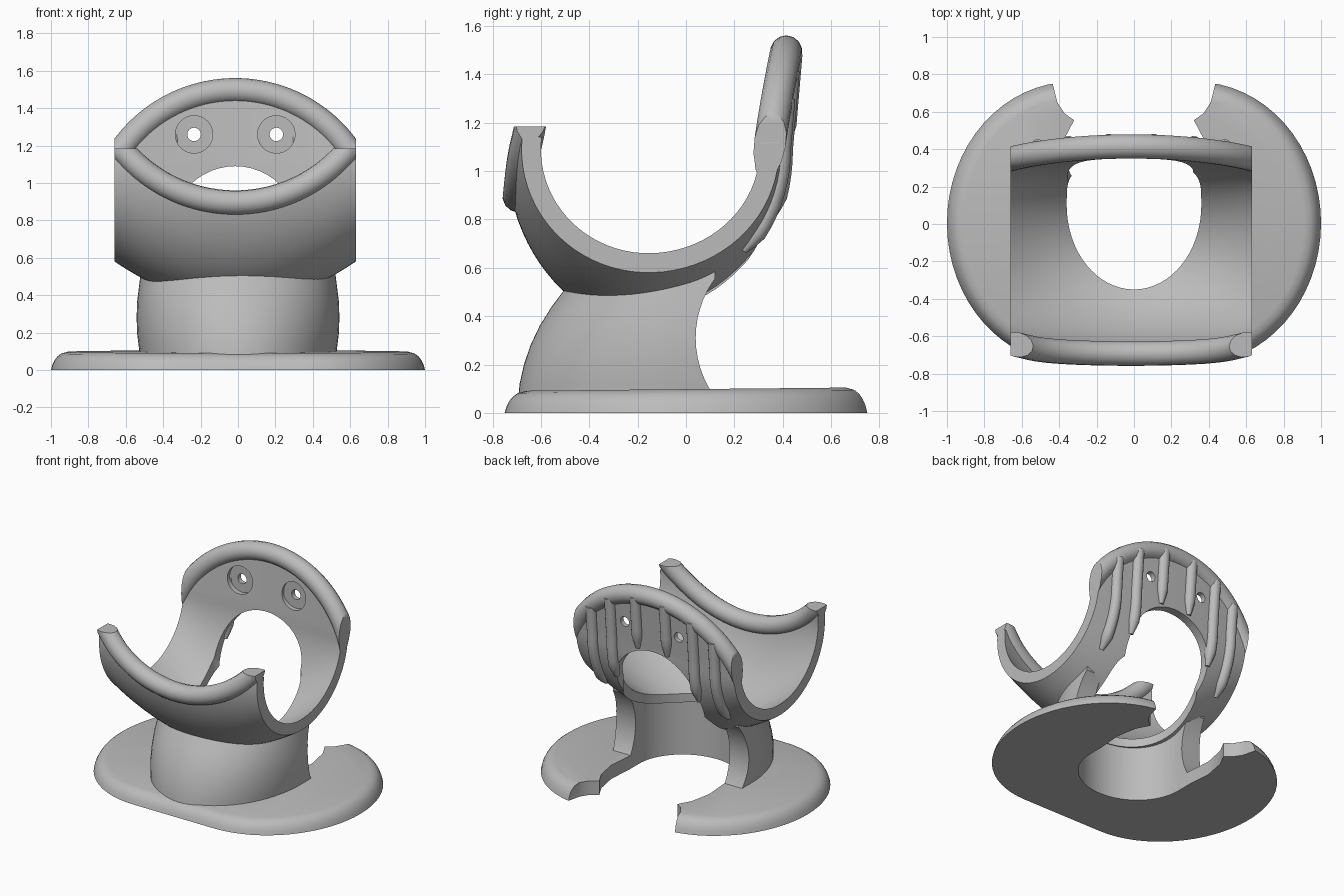
import bpy, bmesh, math
from math import sin, cos, pi, sqrt, asin

if "Cube" in bpy.data.objects:
    bpy.data.objects.remove(bpy.data.objects["Cube"], do_unlink=True)

grey = bpy.data.materials.new("plain_grey")
grey.use_nodes = True
grey.diffuse_color = (0.5, 0.5, 0.5, 1)
grey.node_tree.nodes["Principled BSDF"].inputs["Base Color"].default_value = (0.5, 0.5, 0.5, 1)

CX, YC, ZC, HALF = -0.015, -0.155, 1.09, 0.645   # cradle centre and half width


def activate(ob):
    bpy.ops.object.select_all(action='DESELECT')
    ob.select_set(True)
    bpy.context.view_layer.objects.active = ob


def loft(name, rings):
    """Closed solid through equal-length rings of points."""
    bm = bmesh.new()
    loops = [[bm.verts.new(p) for p in r] for r in rings]
    n = len(loops[0])
    for a, b in zip(loops, loops[1:]):
        for i in range(n):
            j = (i + 1) % n
            bm.faces.new((a[i], a[j], b[j], b[i]))
    bm.faces.new(loops[0])
    bm.faces.new(loops[-1])
    bmesh.ops.recalc_face_normals(bm, faces=bm.faces)
    me = bpy.data.meshes.new(name)
    bm.to_mesh(me)
    bm.free()
    me.materials.append(grey)
    ob = bpy.data.objects.new(name, me)
    bpy.context.collection.objects.link(ob)
    return ob


def prism(name, outline, z0, z1):
    return loft(name, [[(x, y, z) for x, y in outline] for z in (z0, z1)])


def box(name, x, y, z):
    return prism(name, [(x[0], y[0]), (x[1], y[0]), (x[1], y[1]), (x[0], y[1])], *z)


def y_cylinder(name, x, z, r, y0, y1, n=48):
    ring = [(x + r * cos(2 * pi * i / n), z + r * sin(2 * pi * i / n)) for i in range(n)]
    return loft(name, [[(a, y, b) for a, b in ring] for y in (y0, y1)])


def boolean(ob, cutter, operation='DIFFERENCE'):
    m = ob.modifiers.new("cut", 'BOOLEAN')
    m.object, m.operation, m.solver = cutter, operation, 'EXACT'
    activate(ob)
    bpy.ops.object.modifier_apply(modifier=m.name)
    bpy.data.objects.remove(cutter, do_unlink=True)


def smooth(ob, angle=35):
    activate(ob)
    bpy.ops.object.shade_smooth_by_angle(angle=math.radians(angle))


def tube(name, pts, radius, taper=None):
    cu = bpy.data.curves.new(name, 'CURVE')
    cu.dimensions, cu.bevel_depth, cu.bevel_resolution, cu.use_fill_caps = '3D', radius, 5, True
    sp = cu.splines.new('POLY')
    sp.points.add(len(pts) - 1)
    for i, p in enumerate(pts):
        sp.points[i].co = (*p, 1)
        sp.points[i].radius = taper(i) if taper else 1
    ob = bpy.data.objects.new(name, cu)
    bpy.context.collection.objects.link(ob)
    activate(ob)
    bpy.ops.object.convert(target='MESH')
    ob = bpy.context.object
    ob.data.materials.clear()
    ob.data.materials.append(grey)
    return ob


# Cradle rims are circular arcs seen from the front
def sag(x, r):
    return r - sqrt(r * r - x * x)


def front_z(x):
    return 0.895 + sag(x, 0.79)


def back_z(x):
    return 1.495 - sag(x, 0.74)


# Cradle cross-section at a sideways offset, from the front lip to the back hoop
def section(x, side=0):
    u = (x / HALF) ** 2
    off = side * (0.03 + 0.01 * u)
    front, back, rz = 0.56 - 0.075 * u + off, 0.535 - 0.035 * u + off, 0.7 - 0.23 * u + off
    t0 = asin((ZC - min(front_z(x), 1.14)) / rz)
    pts = []
    for i in range(41):
        t = t0 + (pi - t0) * i / 40
        pts.append((YC - (front if t < pi / 2 else back) * cos(t), ZC - rz * sin(t)))
    rise = max(back_z(x) - ZC, 0.005)
    return pts + [(YC + back + 0.085 * rise * k / 8, ZC + rise * k / 8) for k in range(1, 9)]


xs = [HALF * (i / 16 - 1) for i in range(33)]
cradle = loft("cradle", [[(x + CX, y, z) for y, z in section(x, 1) + section(x, -1)[::-1]] for x in xs])
bowl_space = loft("bowl_space", [[(x + CX, y, z) for y, z in section(x)] for x in xs])

# Opening through the cradle floor and up into its back
opening = []
for i in range(64):
    c, s = cos(2 * pi * i / 64), sin(2 * pi * i / 64)
    if s < 0:
        opening.append((0.36 * c, 0.1 + 0.45 * s))
    else:
        opening.append((0.36 * math.copysign(sqrt(abs(c)), c), 0.1 + 0.22 * sqrt(s)))
boolean(cradle, prism("floor_cutter", opening, 0.2, 0.95))
boolean(cradle, y_cylinder("arch_cutter", CX, 0.75, 0.34, 0.12, 0.8))

# Screw holes with shallow round recesses
for s in (-1, 1):
    x = CX + s * 0.22
    boolean(cradle, y_cylinder("recess_cutter", x, 1.26, 0.1, 0.1, 0.385))
    boolean(cradle, y_cylinder("screw_cutter", x, 1.26, 0.036, 0.1, 0.8, 24))
smooth(cradle)

# Rounded front lip and back hoop, trimmed flush with the cradle sides
path = [0.71 * (i / 24 - 1) for i in range(49)]
lip = tube("front_lip", [(x + CX, section(x)[0][0], front_z(x)) for x in path], 0.066)
hoop = tube("back_hoop", [(x + CX, section(x)[40][0] + 0.085 * (back_z(x) - ZC), back_z(x))
                          for x in path], 0.066)
for ob, top in ((lip, 1.185), (hoop, 2)):
    boolean(ob, box("trim", (CX - HALF, CX + HALF), (-2, 2), (0, top)), 'INTERSECT')
    smooth(ob)

# Ribs down the outside of the back
for x, low in ((0.12, 1.08), (0.335, 0.8), (0.5, 0.66)):
    for s in (-1, 1):
        pts = [(s * x + CX, y, z) for y, z in section(x, 1) if y > 0 and z > low]
        rib = tube("back_rib", pts, 0.04, lambda i: min(1, 0.4 + 0.3 * i))
        smooth(rib)

# Pedestal: a bulging half-oval wall, hollow, with a scooped rear edge
rings = []
for z, rx, ry in ((0.05, 0.52, 0.695), (0.12, 0.53, 0.688), (0.2, 0.54, 0.67), (0.28, 0.542, 0.643),
                  (0.36, 0.54, 0.605), (0.44, 0.53, 0.555), (0.52, 0.52, 0.495), (0.7, 0.49, 0.38)):
    arc = [(rx * cos(pi + pi * i / 40), ry * sin(pi + pi * i / 40), z) for i in range(41)]
    rings.append(arc + [(rx, 0.12, z), (-rx, 0.12, z)])
pedestal = loft("pedestal", rings)
boolean(pedestal, bowl_space)
well = [(0.385 * cos(pi + pi * i / 32), 0.36 * sin(pi + pi * i / 32)) for i in range(33)]
boolean(pedestal, prism("well_cutter", well + [(0.385, 0.6), (-0.385, 0.6)], -0.1, 1))
scoop = [(0.455 + 0.415 * cos(2 * pi * i / 64), 0.31 + 0.415 * sin(2 * pi * i / 64)) for i in range(64)]
boolean(pedestal, loft("scoop_cutter", [[(x, y, z) for y, z in scoop] for x in (-1, 1)]))
smooth(pedestal)

# Base plate: a rounded oblong, slightly thicker behind, with a slot open at the back
rings = []
for z, inset in ((0, 0), (0.03, 0.008), (0.055, 0.02), (0.075, 0.035), (0.09, 0.055), (0.1, 0.09)):
    ring = []
    for cx, start in ((0.33, -pi / 2), (-0.33, pi / 2)):
        for i in range(33):
            a = start + pi * i / 32
            y = 0.005 + (0.755 - inset) * sin(a)
            ring.append((cx + (0.67 - inset) * cos(a), y, z * (0.98 + 0.1 * y)))
    rings.append(ring)
base = loft("base_plate", rings)
side = [(0.385, 0.12), (0.4, 0.3), (0.37, 0.46), (0.32, 0.555), (0.37, 0.59), (0.41, 0.65), (0.435, 0.75), (0.44, 0.9)]
slot = well + side + [(-x, y) for x, y in side[::-1]]
boolean(base, prism("slot_cutter", slot, -0.1, 0.3))
smooth(base)
